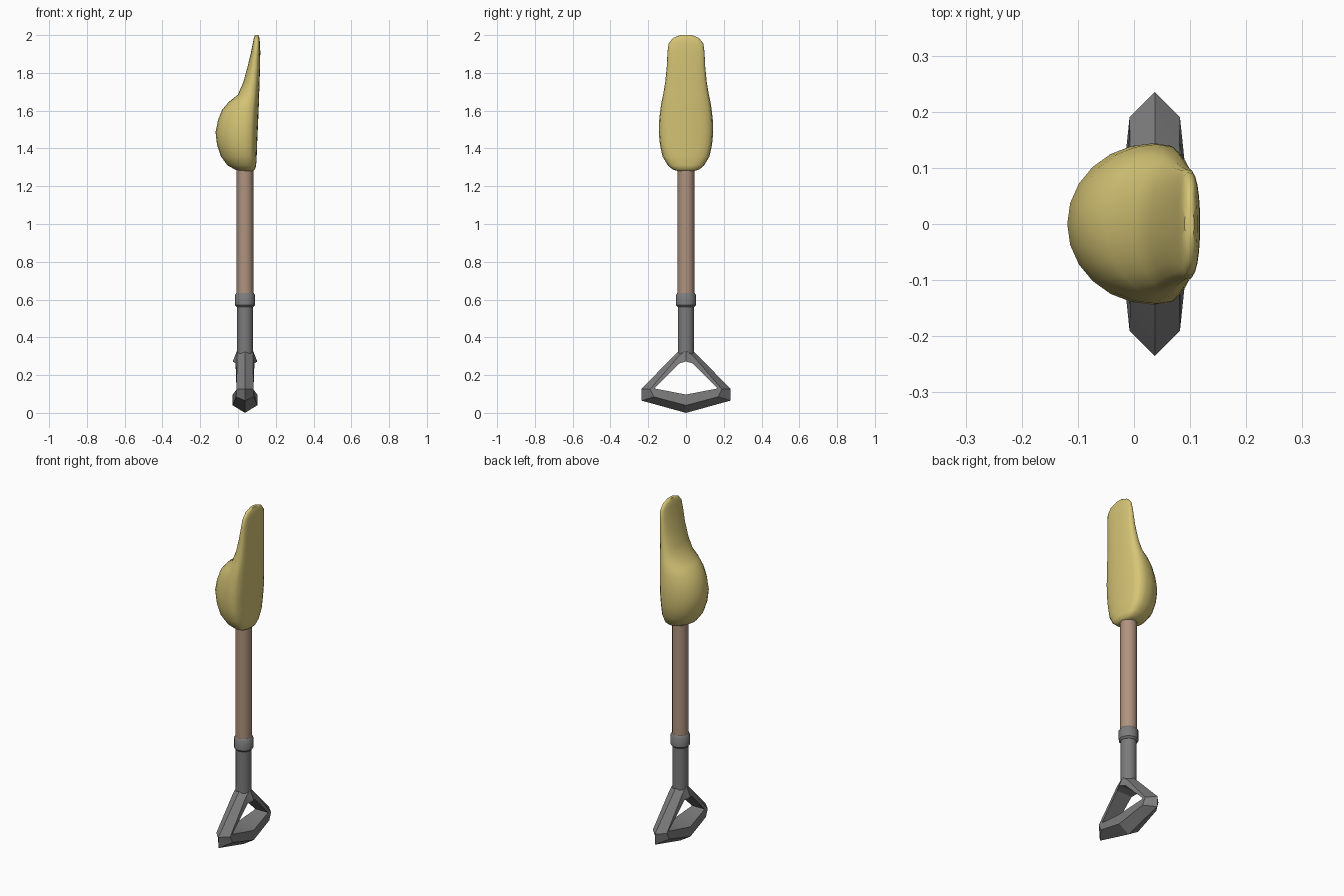
import bpy, bmesh, math

if "Cube" in bpy.data.objects:
    bpy.data.objects.remove(bpy.data.objects["Cube"])

CX = 0.037  # x of the shaft axis


def material(name, rgb):
    m = bpy.data.materials.new(name)
    m.diffuse_color = (*rgb, 1)
    m.use_nodes = True
    m.node_tree.nodes["Principled BSDF"].inputs["Base Color"].default_value = m.diffuse_color
    return m


GREY = material("grey metal", (0.2, 0.2, 0.2))
WOOD = material("brown wood", (0.43, 0.29, 0.21))
SAND = material("sandy yellow", (0.67, 0.56, 0.18))


def loft(name, rings, mat, closed=False, angle=30):
    """Skin a list of equal-length rings; closed joins last to first."""
    bm = bmesh.new()
    vs = [[bm.verts.new(p) for p in r] for r in rings]
    n = len(rings[0])
    for i in range(len(vs) if closed else len(vs) - 1):
        a, b = vs[i], vs[(i + 1) % len(vs)]
        for k in range(n):
            bm.faces.new((a[k], a[(k + 1) % n], b[(k + 1) % n], b[k]))
    if not closed:
        bm.faces.new(vs[0])
        bm.faces.new(vs[-1])
    bmesh.ops.recalc_face_normals(bm, faces=bm.faces)
    me = bpy.data.meshes.new(name)
    bm.to_mesh(me)
    bm.free()
    me.materials.append(mat)
    ob = bpy.data.objects.new(name, me)
    bpy.context.collection.objects.link(ob)
    bpy.ops.object.select_all(action='DESELECT')
    ob.select_set(True)
    bpy.context.view_layer.objects.active = ob
    bpy.ops.object.shade_smooth_by_angle(angle=math.radians(angle))
    return ob


def turned(name, profile, mat, n=12):
    """Turned part from (radius, z) pairs around the shaft axis."""
    rings = [[(CX + r * math.cos(2 * math.pi * k / n), r * math.sin(2 * math.pi * k / n), z)
              for k in range(n)] for r, z in profile]
    return loft(name, rings, mat, angle=40)


# straight parts
turned("shaft", [(0.045, 0.6), (0.045, 1.32)], WOOD)
turned("collar", [(0.044, 0.56), (0.053, 0.57), (0.053, 0.625), (0.044, 0.637)], GREY)
turned("socket", [(0.043, 0.29), (0.043, 0.6)], GREY)

# triangular grip: outer ridge (y, z), side (y, z, thickness), inner (y, z, thickness)
half = [
    ((0, .355), (0, .33, .042), (0, .272, .065)),
    ((.045, .322), (.04, .30, .042), (.035, .262, .050)),
    ((.235, .128), (.19, .125, .045), (.165, .132, .042)),
    ((.235, .065), (.17, .085, .047), (.160, .128, .042)),
    ((0, 0), (0, .04, .065), (0, .097, .065)),
]


def grip_ring(sec, s):
    o, m, i = sec
    return [(CX, s * o[0], o[1]), (CX + m[2], s * m[0], m[1]), (CX + i[2], s * i[0], i[1]),
            (CX - i[2], s * i[0], i[1]), (CX - m[2], s * m[0], m[1])]


loft("grip", [grip_ring(s, 1) for s in half] + [grip_ring(s, -1) for s in half[-2:0:-1]],
     GREY, closed=True, angle=25)

# bulging blade: z, x min, x of widest line, x max, half width
sections = [
    (1.280, 0.015, 0.045, 0.075, 0.040),
    (1.288, -0.015, 0.045, 0.090, 0.070),
    (1.310, -0.055, 0.045, 0.096, 0.096),
    (1.357, -0.090, 0.040, 0.099, 0.124),
    (1.420, -0.111, 0.036, 0.101, 0.138),
    (1.485, -0.119, 0.036, 0.104, 0.144),
    (1.550, -0.106, 0.040, 0.107, 0.142),
    (1.605, -0.084, 0.046, 0.109, 0.136),
    (1.645, -0.050, 0.054, 0.111, 0.130),
    (1.685, 0.000, 0.064, 0.112, 0.121),
    (1.750, 0.028, 0.075, 0.114, 0.110),
    (1.830, 0.050, 0.085, 0.117, 0.102),
    (1.910, 0.069, 0.092, 0.118, 0.098),
    (1.955, 0.078, 0.096, 0.117, 0.092),
    (1.985, 0.084, 0.098, 0.113, 0.068),
    (2.000, 0.090, 0.099, 0.107, 0.030),
]


def blade_ring(z, x0, xc, x1, w, n=24):
    ring = []
    for k in range(n):
        c, s = math.cos(2 * math.pi * k / n), math.sin(2 * math.pi * k / n)
        # round bulge on the left, flattened face on the right
        x = xc + (x1 - xc) * c ** 0.6 if c > 1e-6 else xc + (xc - x0) * c
        ring.append((x, w * s, z))
    return ring


loft("blade", [blade_ring(*s) for s in sections], SAND, angle=60)
